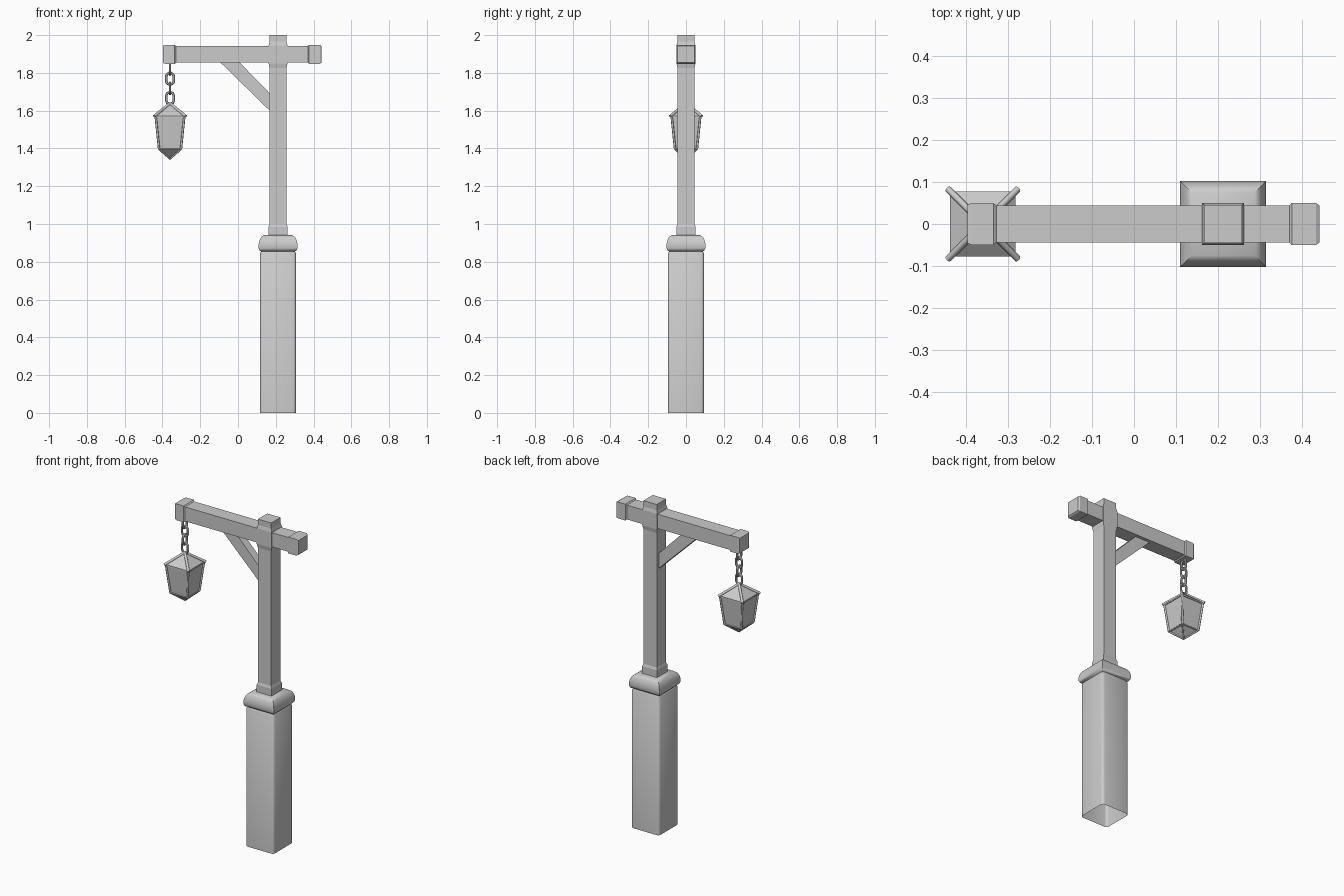
import bpy, bmesh, math
from mathutils import Vector, Matrix

old = bpy.data.objects.get("Cube")
if old:
    bpy.data.objects.remove(old, do_unlink=True)

grey = bpy.data.materials.new("plain_grey")
grey.use_nodes = True
grey.diffuse_color = (0.6, 0.6, 0.6, 1)
grey.node_tree.nodes["Principled BSDF"].inputs["Base Color"].default_value = (0.6, 0.6, 0.6, 1)

POST_X, LAMP_X, BEAM_Z = 0.212, -0.36, 1.898


def finish(name, bm, smooth=None):
    bmesh.ops.recalc_face_normals(bm, faces=bm.faces)
    mesh = bpy.data.meshes.new(name)
    bm.to_mesh(mesh)
    bm.free()
    mesh.materials.append(grey)
    obj = bpy.data.objects.new(name, mesh)
    bpy.context.collection.objects.link(obj)
    if smooth:
        bpy.ops.object.select_all(action='DESELECT')
        obj.select_set(True)
        bpy.context.view_layer.objects.active = obj
        bpy.ops.object.shade_smooth_by_angle(angle=math.radians(smooth))
    return obj


def square_loft(name, profile, origin, axis='Z', corner=0.0, cap_start=True, smooth=None):
    """Stack square sections (half width, distance), with optional rounded corners."""
    bm = bmesh.new()
    rings = []
    for half, dist in profile:
        ring = []
        for q in range(4):
            steps = 4 if corner else 1
            for s in range(steps):
                a = math.pi / 2 * (q + (s / (steps - 1) if corner else 0.5))
                mid = math.pi / 2 * (q + 0.5)
                r = corner if corner else 0.0
                c = (half - r) * math.sqrt(2)
                x = c * math.cos(mid) + r * math.cos(a)
                y = c * math.sin(mid) + r * math.sin(a)
                p = (x, y, dist) if axis == 'Z' else (dist, x, y)
                ring.append(bm.verts.new(Vector(p) + Vector(origin)))
        rings.append(ring)
    for low, high in zip(rings, rings[1:]):
        n = len(low)
        for i in range(n):
            j = (i + 1) % n
            bm.faces.new((low[i], low[j], high[j], high[i]))
    if cap_start:
        bm.faces.new(rings[0])
    bm.faces.new(rings[-1])
    return finish(name, bm, smooth)


def add_bar(bm, a, b, radius):
    a, b = Vector(a), Vector(b)
    turn = (b - a).to_track_quat('Z', 'Y').to_matrix().to_4x4()
    bmesh.ops.create_cone(bm, cap_ends=True, segments=8, radius1=radius, radius2=radius,
                          depth=(b - a).length, matrix=Matrix.Translation((a + b) / 2) @ turn)


# Pedestal, open underneath, with a rounded cap
base = (POST_X, 0, 0)
square_loft("pedestal", [(0.095, 0), (0.095, 0.845), (0.088, 0.857)], base,
            corner=0.016, cap_start=False, smooth=50)
square_loft("pedestal_cap", [(0.085, 0.853), (0.097, 0.859), (0.103, 0.872), (0.103, 0.893),
                             (0.099, 0.912), (0.09, 0.93), (0.075, 0.941)], base, smooth=40)

# Post with its foot collar and crossing block
square_loft("post", [(0.045, 0.93), (0.045, 2.0)], base)
square_loft("post_collar", [(0.05, 0.93), (0.05, 0.985), (0.045, 1.0)], base)
square_loft("post_top", [(0.045, 1.825), (0.05, 1.85), (0.05, 1.945), (0.045, 1.965),
                         (0.045, 2.0)], base)

# Beam with end caps
beam = (0, 0, BEAM_Z)
square_loft("beam", [(0.044, -0.39), (0.044, 0.43)], beam, axis='X')
square_loft("beam_lamp_end", [(0.046, -0.397), (0.05, -0.385), (0.05, -0.335), (0.044, -0.328)],
            beam, axis='X')
square_loft("beam_short_end", [(0.044, 0.37), (0.05, 0.376), (0.05, 0.433), (0.044, 0.442)],
            beam, axis='X')

# Diagonal brace
bm = bmesh.new()
outline = [(-0.094, 1.856), (0.008, 1.856), (0.17, 1.69), (0.17, 1.598)]
side = bm.faces.new([bm.verts.new((x, -0.025, z)) for x, z in outline])
extruded = bmesh.ops.extrude_face_region(bm, geom=[side])["geom"]
bmesh.ops.translate(bm, vec=(0, 0.05, 0),
                    verts=[g for g in extruded if isinstance(g, bmesh.types.BMVert)])
finish("brace", bm)

# Chain of links, each turned a quarter from the last
for k in range(4):
    bm = bmesh.new()
    rings = []
    for i in range(12):
        a = math.tau * (i + 0.5) / 12
        out = Vector((math.cos(a), 0, math.sin(a)))
        centre = out * 0.02 + Vector((0, 0, math.copysign(0.011, out.z)))
        rings.append([bm.verts.new(centre + out * 0.007 * math.cos(t) + Vector((0, 0.007 * math.sin(t), 0)))
                      for t in (math.tau * j / 6 for j in range(6))])
    for i, ring in enumerate(rings):
        nxt = rings[(i + 1) % len(rings)]
        for j in range(6):
            m = (j + 1) % 6
            bm.faces.new((ring[j], ring[m], nxt[m], nxt[j]))
    link = finish("chain_link", bm, smooth=50)
    link.location = (LAMP_X, 0, 1.667 + 0.051 * k)
    link.rotation_euler.z = math.pi / 2 * (k % 2)

# Lantern body with pointed underside, and its pyramid roof
lamp = (LAMP_X, 0, 0)
square_loft("lantern_body", [(0.001, 1.345), (0.057, 1.397), (0.074, 1.567)], lamp)
square_loft("lantern_roof", [(0.078, 1.564), (0.078, 1.573), (0.003, 1.637)], lamp)

# Lantern frame bars
bm = bmesh.new()
apex, tip = (LAMP_X, 0, 1.638), (LAMP_X, 0, 1.345)
for q in range(4):
    def corner(half, z, turn=q):
        a = math.pi / 2 * (turn + 0.5)
        r = half * math.sqrt(2)
        return (LAMP_X + r * math.cos(a), r * math.sin(a), z)
    add_bar(bm, apex, corner(0.083, 1.571), 0.008)
    add_bar(bm, corner(0.076, 1.568), corner(0.058, 1.395), 0.006)
    add_bar(bm, corner(0.058, 1.396), tip, 0.005)
    add_bar(bm, corner(0.058, 1.396), corner(0.058, 1.396, q + 1), 0.004)
finish("lantern_frame", bm, smooth=50)
